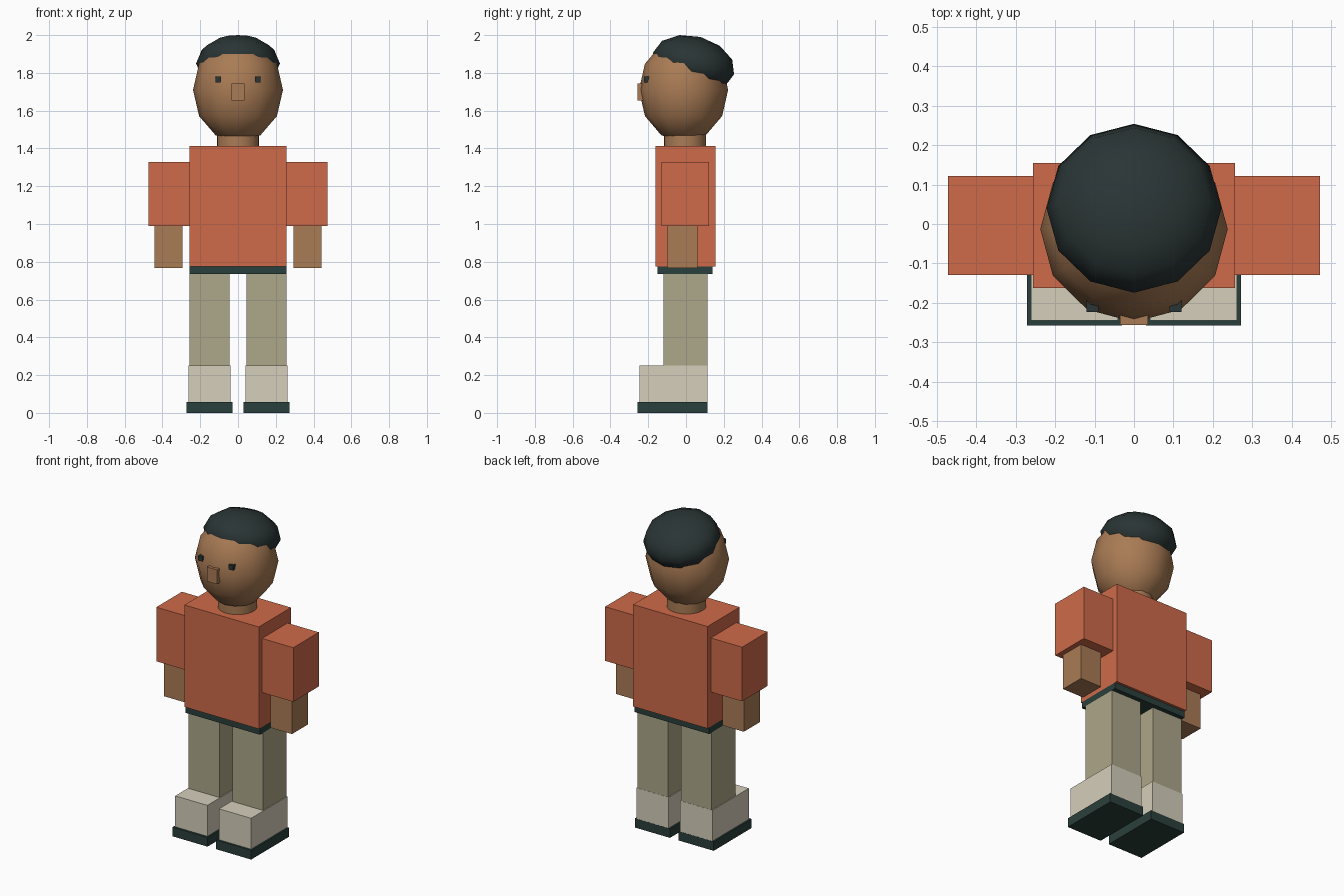
import bpy
from math import radians

if "Cube" in bpy.data.objects:
    bpy.data.objects.remove(bpy.data.objects["Cube"])


def material(name, rgb):
    m = bpy.data.materials.new(name)
    m.diffuse_color = (*rgb, 1)
    m.use_nodes = True
    m.node_tree.nodes["Principled BSDF"].inputs["Base Color"].default_value = m.diffuse_color
    return m


skin = material("skin", (0.40, 0.20, 0.09))
dark = material("dark", (0.023, 0.035, 0.035))
trim = material("trim", (0.023, 0.05, 0.045))
shirt = material("shirt", (0.62, 0.145, 0.067))
cloth = material("trousers", (0.42, 0.385, 0.255))
leather = material("shoe", (0.67, 0.62, 0.50))


def finish(name, mat):
    ob = bpy.context.object
    ob.name = name
    ob.data.materials.append(mat)
    return ob


def box(name, x, y, z, mat):
    """Box given by its (min, max) range on each axis."""
    bpy.ops.mesh.primitive_cube_add(size=1, location=[(a + b) / 2 for a, b in (x, y, z)])
    ob = finish(name, mat)
    ob.scale = [b - a for a, b in (x, y, z)]
    return ob


def ellipsoid(name, loc, radii, mat, tilt=0):
    bpy.ops.mesh.primitive_uv_sphere_add(segments=12, ring_count=6, radius=1,
                                         location=loc, rotation=(radians(tilt), 0, 0))
    ob = finish(name, mat)
    ob.scale = radii
    bpy.ops.object.shade_smooth()


def pair(name, x, y, z, mat):
    """Matching boxes on both sides of the body."""
    box(name + "_left", x, y, z, mat)
    box(name + "_right", (-x[1], -x[0]), y, z, mat)


# Head and hair
ellipsoid("head", (0, -0.013, 1.71), (0.238, 0.236, 0.277), skin)
ellipsoid("hair", (0, 0.04, 1.85), (0.222, 0.222, 0.145), dark, tilt=-15)
pair("eye", (0.09, 0.12), (-0.223, -0.18), (1.75, 1.78), dark)
box("nose", (-0.035, 0.035), (-0.257, -0.2), (1.655, 1.745), skin)

# Neck
bpy.ops.mesh.primitive_cylinder_add(vertices=24, radius=0.112, depth=0.13,
                                    location=(0, -0.005, 1.435))
finish("neck", skin)
bpy.ops.object.shade_smooth_by_angle()

# Body
box("torso", (-0.257, 0.257), (-0.162, 0.155), (0.775, 1.412), shirt)
box("belt", (-0.257, 0.257), (-0.152, 0.14), (0.735, 0.775), trim)

# Arms
pair("sleeve", (0.257, 0.473), (-0.13, 0.122), (0.99, 1.328), shirt)
pair("forearm", (0.293, 0.442), (-0.098, 0.06), (0.768, 0.99), skin)

# Legs and shoes
pair("leg", (0.045, 0.257), (-0.12, 0.113), (0.25, 0.735), cloth)
pair("shoe", (0.04, 0.262), (-0.245, 0.114), (0.055, 0.25), leather)
pair("sole", (0.03, 0.272), (-0.258, 0.115), (0, 0.057), trim)
